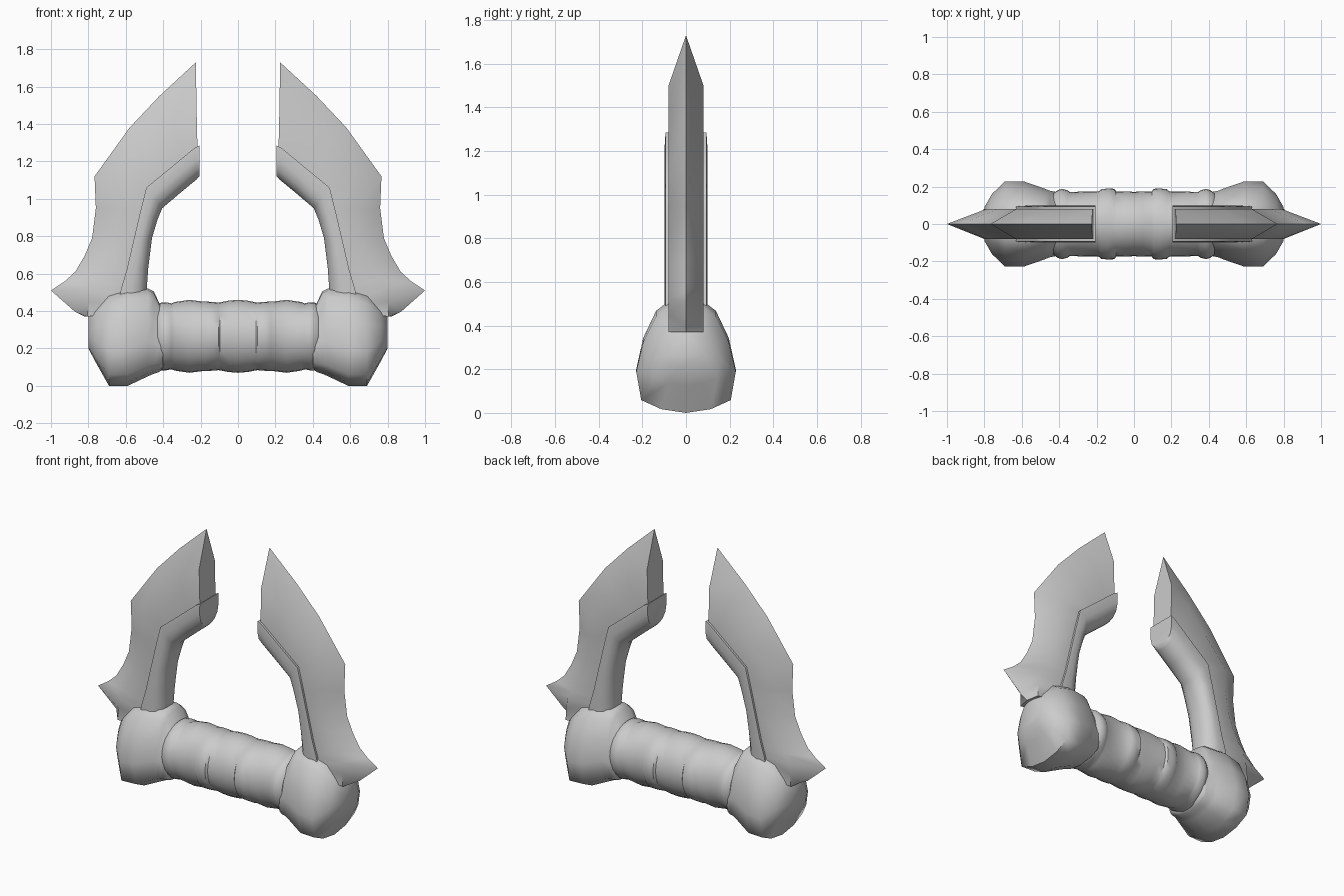
import bpy, bmesh, math

if "Cube" in bpy.data.objects:
    bpy.data.objects.remove(bpy.data.objects["Cube"])


def loft(name, rings, mirror=False, angle=40):
    """Skin a list of equal-length closed rings, cap both ends."""
    bm = bmesh.new()
    loops = [[bm.verts.new(p) for p in r] for r in rings]
    n = len(rings[0])
    for a, b in zip(loops, loops[1:]):
        for i in range(n):
            j = (i + 1) % n
            bm.faces.new((a[i], a[j], b[j], b[i]))
    bm.faces.new(loops[0][::-1])
    bm.faces.new(loops[-1])
    bmesh.ops.recalc_face_normals(bm, faces=bm.faces)
    me = bpy.data.meshes.new(name)
    bm.to_mesh(me)
    bm.free()
    ob = bpy.data.objects.new(name, me)
    bpy.context.collection.objects.link(ob)
    bpy.ops.object.select_all(action='DESELECT')
    ob.select_set(True)
    bpy.context.view_layer.objects.active = ob
    bpy.ops.object.shade_smooth_by_angle(angle=math.radians(angle))
    if mirror:
        mod = ob.modifiers.new("Mirror", 'MIRROR')
        mod.use_axis[0] = True
        mod.use_mirror_merge = False
    return ob


# Ribbed grip: (x, y radius, z radius) for one half
half = [(0, .172, .195), (.05, .174, .191), (.095, .175, .182), (.105, .188, .181),
        (.14, .19, .184), (.175, .186, .186), (.19, .174, .186), (.26, .175, .195),
        (.34, .17, .183), (.355, .18, .176), (.385, .188, .182), (.41, .18, .182),
        (.43, .165, .165)]
grip = [(-x, y, z) for x, y, z in half[:0:-1]] + half
loft("grip", [[(x, ry * math.cos(k * math.tau / 28), .265 + rz * math.sin(k * math.tau / 28))
               for k in range(28)] for x, ry, rz in grip])

# End knobs: one rounded section (half width, height), rescaled along x
side = [(0, 0), (.5, .035), (.9, .12), (1, .385), (.86, .66), (.6, .9), (.36, .98), (0, 1)]
section = side + [(-y, z) for y, z in side[-2:0:-1]]
stations = [(.40, .165, .09, .43), (.42, .172, .075, .44), (.45, .178, .065, .505),
            (.48, .19, .052, .52), (.59, .228, 0, .52), (.69, .228, 0, .49),
            (.76, .16, .125, .42), (.80, .09, .2, .37)]
loft("knob", [[(x, w * y, lo + (hi - lo) * z) for y, z in section]
              for x, w, lo, hi in stations], True, 60)

# Curved blades: sharp outer edge, full-thickness line, inner line (all x, z)
blade = [((.82, .37), (.805, .37), (.62, .40)),
         ((.87, .395), (.80, .45), (.61, .46)),
         ((1.0, .51), (.79, .52), (.60, .52)),
         ((.925, .56), (.755, .57), (.59, .56)),
         ((.87, .61), (.73, .63), (.58, .61)),
         ((.82, .695), (.69, .71), (.56, .7)),
         ((.78, .79), (.655, .80), (.54, .8)),
         ((.76, .95), (.63, .95), (.50, .95)),
         ((.767, 1.12), (.63, 1.09), (.46, 1.04)),
         ((.58, 1.38), (.47, 1.27), (.36, 1.12)),
         ((.42, 1.55), (.35, 1.40), (.28, 1.18)),
         ((.225, 1.73), (.222, 1.50), (.215, 1.2))]
T = .08
loft("blade", [[(o[0], 0, o[1]), (m[0], T, m[1]), (i[0], T, i[1]),
                (i[0], -T, i[1]), (m[0], -T, m[1])] for o, m, i in blade], True, 42)

# Rounded spine sleeves along the inside of each blade
spine = [((.64, .44), (.49, .44)), ((.625, .52), (.487, .53)), ((.595, .62), (.48, .63)),
         ((.565, .75), (.46, .79)), ((.525, .92), (.43, .89)), ((.49, 1.06), (.405, .95)),
         ((.35, 1.175), (.305, 1.035)), ((.235, 1.27), (.22, 1.105)),
         ((.207, 1.285), (.207, 1.12))]
prof = [(0, .094), (.4, .098), (.72, .084), (.92, .055), (1, .02)]
prof += [(t, -y) for t, y in prof[::-1]]
loft("blade_spine", [[(a[0] + (b[0] - a[0]) * t, y, a[1] + (b[1] - a[1]) * t)
                      for t, y in prof] for a, b in spine], True, 50)
